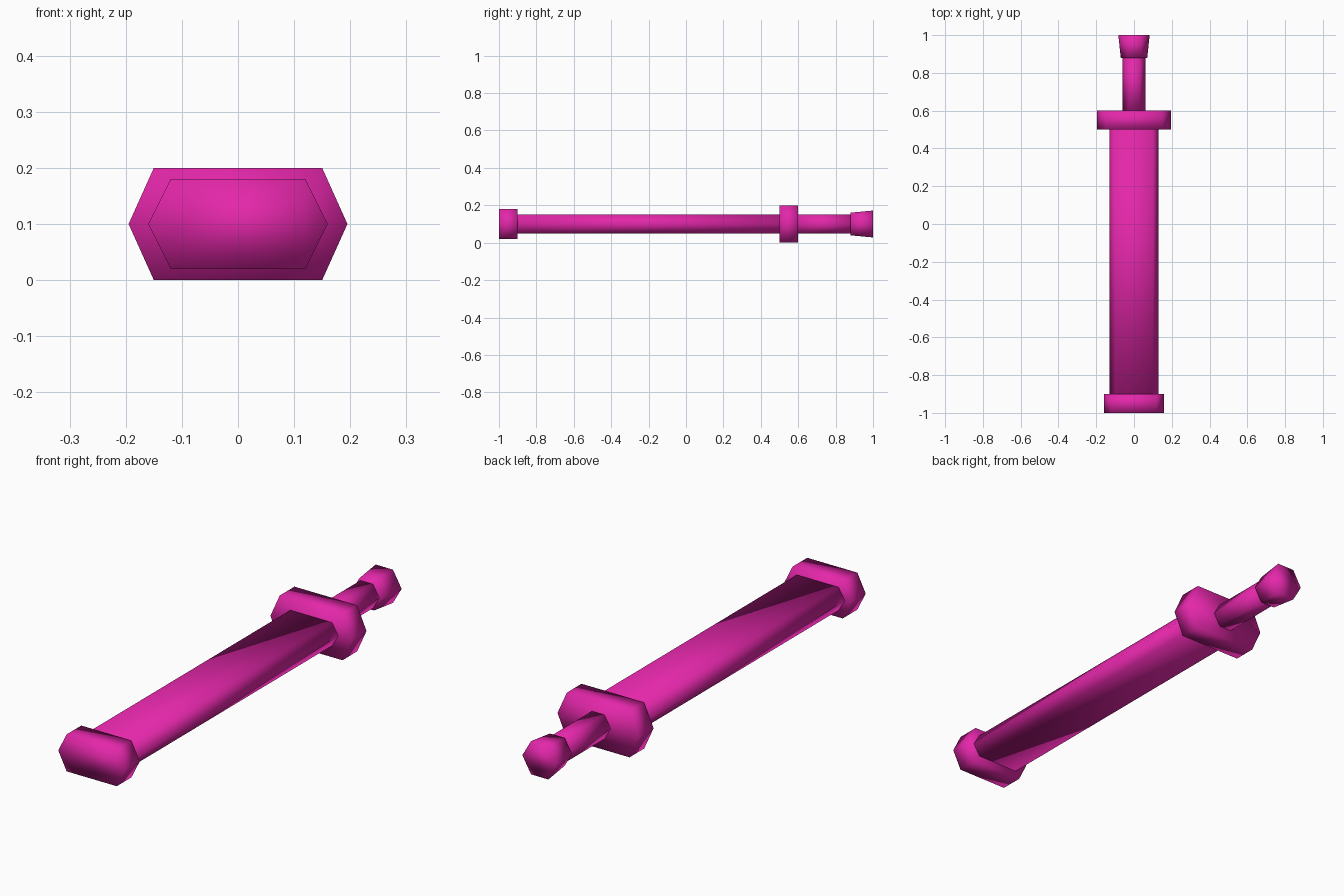
import bpy
import bmesh

cube = bpy.data.objects.get("Cube")
if cube:
    bpy.data.objects.remove(cube, do_unlink=True)

# Single flat colour
pink = bpy.data.materials.new("hot pink")
pink.use_nodes = True
colour = (0.77, 0.02, 0.40, 1)
pink.diffuse_color = colour
pink.node_tree.nodes["Principled BSDF"].inputs["Base Color"].default_value = colour

AXIS_Z = 0.1


def hex_ring(bm, y, tip, flat, half_height):
    """Flat-topped hexagon around the long axis, pointed at both sides."""
    outline = [(tip, 0), (flat, half_height), (-flat, half_height),
               (-tip, 0), (-flat, -half_height), (flat, -half_height)]
    return [bm.verts.new((x, y, AXIS_Z + z)) for x, z in outline]


def hex_prism(name, y_front, y_back, front, back=None):
    """Closed smooth-shaded prism between two hexagons."""
    bm = bmesh.new()
    a = hex_ring(bm, y_front, *front)
    b = hex_ring(bm, y_back, *(back or front))
    for i in range(len(a)):
        j = (i + 1) % len(a)
        bm.faces.new((a[i], a[j], b[j], b[i]))
    bm.faces.new(a)
    bm.faces.new(b)
    bmesh.ops.recalc_face_normals(bm, faces=bm.faces)
    for face in bm.faces:
        face.smooth = True
    mesh = bpy.data.meshes.new(name)
    bm.to_mesh(mesh)
    bm.free()
    mesh.materials.append(pink)
    obj = bpy.data.objects.new(name, mesh)
    bpy.context.collection.objects.link(obj)
    return obj


def regular(radius):
    return radius, radius / 2, radius * 0.866


# Sheath body with its end cap and collar
hex_prism("end_cap", -1.0, -0.9, (0.16, 0.12, 0.08))
hex_prism("sheath", -0.9, 0.5, (0.13, 0.10, 0.05))
hex_prism("guard", 0.5, 0.6, (0.195, 0.15, 0.10))

# Handle with flared pommel
hex_prism("grip", 0.6, 0.88, regular(0.06))
hex_prism("pommel", 0.88, 1.0, regular(0.07), regular(0.083))
